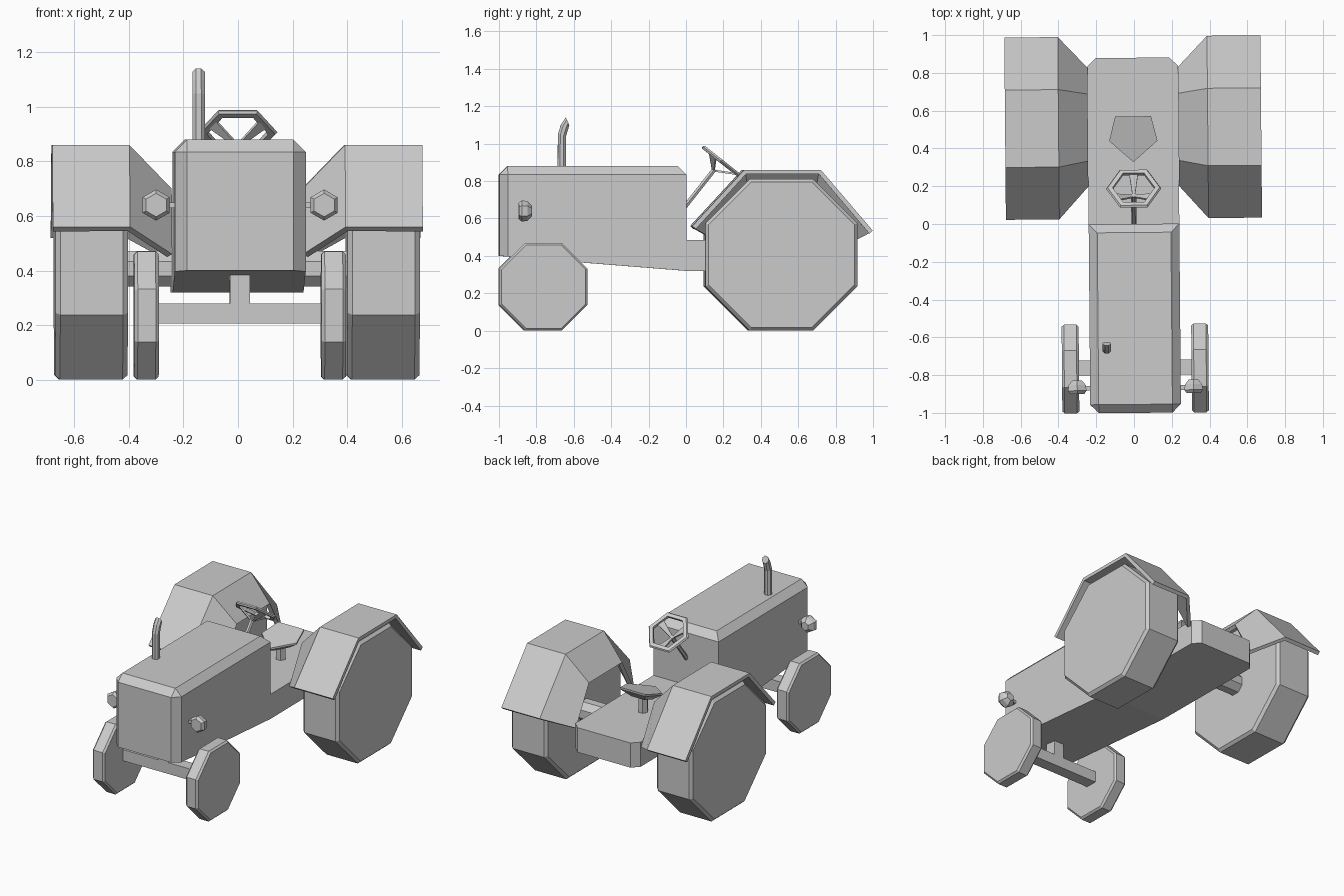
import bpy, bmesh, math
from mathutils import Vector, Matrix

if "Cube" in bpy.data.objects:
    bpy.data.objects.remove(bpy.data.objects["Cube"])

TURN = Matrix.Rotation(math.radians(0.5), 4, 'Z')  # the whole model sits very slightly turned
OCT = math.cos(math.pi / 8)


def finish(name, bm):
    bmesh.ops.recalc_face_normals(bm, faces=bm.faces)
    me = bpy.data.meshes.new(name)
    bm.to_mesh(me)
    bm.free()
    me.transform(TURN)
    ob = bpy.data.objects.new(name, me)
    bpy.context.collection.objects.link(ob)
    return ob


def ring(c, axis, r, n, phase=0.0):
    """Regular polygon around c, perpendicular to axis."""
    a = Vector(axis).normalized()
    u = Vector((1, 0, 0)) if abs(a.x) < 0.9 else Vector((0, 1, 0))
    u = (u - a * u.dot(a)).normalized()
    v = a.cross(u)
    return [Vector(c) + r * (math.cos(t) * u + math.sin(t) * v)
            for t in (phase + 2 * math.pi * i / n for i in range(n))]


def loft(name, rings, closed=False):
    bm = bmesh.new()
    rows = [[bm.verts.new(p) for p in r] for r in rings]
    n = len(rows[0])
    pairs = list(zip(rows, rows[1:])) + ([(rows[-1], rows[0])] if closed else [])
    for a, b in pairs:
        for i in range(n):
            j = (i + 1) % n
            bm.faces.new((a[i], a[j], b[j], b[i]))
    if not closed:
        bm.faces.new(rows[0])
        bm.faces.new(rows[-1])
    return finish(name, bm)


def box(name, lo, hi, edge_test=None, bevel=0.045, reshape=None):
    bm = bmesh.new()
    bmesh.ops.create_cube(bm, size=1)
    for v in bm.verts:
        v.co = Vector([lo[k] if v.co[k] < 0 else hi[k] for k in range(3)])
    if reshape:
        reshape(bm)
    if edge_test:
        es = [e for e in bm.edges if edge_test(e.verts[0].co, e.verts[1].co)]
        bmesh.ops.bevel(bm, geom=es, offset=bevel, segments=1, affect='EDGES')
    return finish(name, bm)


def near(a, b):
    return abs(a - b) < 1e-4


# Engine hood with sloping underside and chamfered top and front
def slope(bm):
    for v in bm.verts:
        if v.co.y < -0.5 and v.co.z < 0.5:
            v.co.z = 0.40


box("engine_hood", (-0.24, -1, 0.32), (0.24, 0, 0.88),
    lambda a, b: (near(a.z, 0.88) and near(b.z, 0.88)) or
    (near(a.y, -1) and near(b.y, -1) and near(a.x, b.x)), reshape=slope)

# Low rear body
box("rear_body", (-0.24, 0, 0.32), (0.24, 0.88, 0.485),
    lambda a, b: near(a.y, 0.88) and near(b.y, 0.88) and near(a.x, b.x))

# Axles
box("front_axle", (-0.30, -0.80, 0.205), (0.30, -0.72, 0.28))
box("front_axle_post", (-0.037, -0.80, 0.27), (0.037, -0.72, 0.42))
loft("rear_axle", [ring((x, 0.505, 0.407), (1, 0, 0), 0.065 / OCT, 8, math.pi / 8)
                   for x in (-0.42, 0.42)])


# Octagonal wheel with a chamfered rim
def wheel(name, x0, x1, y, apothem, c):
    r = apothem / OCT
    d = math.copysign(c, x1 - x0)
    loft(name, [ring((x, y, apothem), (1, 0, 0), q, 8, math.pi / 8)
                for x, q in ((x0, r - c), (x0 + d, r), (x1 - d, r), (x1, r - c))])


for s, side in ((-1, "left"), (1, "right")):
    wheel("front_wheel_" + side, s * 0.298, s * 0.388, -0.765, 0.235, 0.012)
    wheel("rear_wheel_" + side, s * 0.402, s * 0.668, 0.505, 0.406, 0.018)

    # Fender: outer strip over the wheel, inner panel sloping down to the body
    outer = [(0.028, 0.56), (0.305, 0.86), (0.715, 0.86), (0.993, 0.535)]
    inner = [(0.20, 0.46), (0.335, 0.70), (0.69, 0.70), (0.83, 0.45)]
    bm = bmesh.new()
    cols = [[bm.verts.new((s * x, y, z)) for y, z in prof]
            for x, prof in ((0.24, inner), (0.395, outer), (0.678, outer))]
    for a, b in zip(cols, cols[1:]):
        for i in range(3):
            f = (a[i], b[i], b[i + 1], a[i + 1])
            bm.faces.new(f)
    fender = finish("fender_" + side, bm)
    if sum(p.normal.z for p in fender.data.polygons) < 0:
        fender.data.flip_normals()
    sol = fender.modifiers.new("thickness", 'SOLIDIFY')
    sol.thickness = 0.025
    sol.offset = -1

    # Headlight and its bracket
    loft("headlight_" + side, [ring((s * 0.308, y, 0.64), (0, 1, 0), r, 6, math.pi / 6)
                               for y, r in ((-0.897, 0.043), (-0.88, 0.057),
                                            (-0.85, 0.052), (-0.825, 0.028))])
    xs = sorted((s * 0.23, s * 0.29))
    box("headlight_bracket_" + side, (xs[0], -0.88, 0.63), (xs[1], -0.855, 0.65))

# Exhaust pipe bending backwards
loft("exhaust_pipe", [ring((-0.15, y, z), ax, 0.0245, 8, math.pi / 8) for y, z, ax in
                      ((-0.662, 0.86, (0, 0, 1)), (-0.662, 1.045, (0, 0.2, 1)),
                       (-0.648, 1.09, (0, 0.6, 1)), (-0.632, 1.12, (0, 1, 0.45)))])

# Steering wheel: hexagonal rim tilted toward the seat
C = Vector((0, 0.187, 0.907))
N = Vector((0, 0.62, 0.785)).normalized()
U = Vector((1, 0, 0))
V = N.cross(U)
loft("steering_wheel_rim", [ring(C + N * h, N, r, 6) for h, r in
                            ((0.01, 0.112), (0.01, 0.138), (0, 0.146), (-0.01, 0.138),
                             (-0.01, 0.112))], closed=True)
hub = C - N * 0.065
loft("steering_column", [ring(p, N, 0.014, 6) for p in (hub - N * 0.27, hub + N * 0.01)])

# Three tapered spokes
for k, deg in enumerate((-90, 30, 150)):
    t = math.radians(deg)
    d = math.cos(t) * U - math.sin(t) * V
    w = N.cross(d)
    rows = []
    for p, half in ((hub, 0.006), (C + d * 0.112, 0.025)):
        rows.append([p + w * a + N * b for a, b in
                     ((-half, -0.006), (half, -0.006), (half, 0.006), (-half, 0.006))])
    loft("steering_spoke_%d" % (k + 1), rows)

# Seat pan: five-sided, raised at the back, on a post
plan = [(-0.095, 0.57), (0.095, 0.57), (0.128, 0.44), (0, 0.328), (-0.128, 0.44)]


def seat_row(scale, drop):
    return [Vector((x * scale, 0.46 + (y - 0.46) * scale,
                    0.635 + (y - 0.46) * scale * 0.25 - drop)) for x, y in plan]


loft("seat", [seat_row(0.5, 0.055), seat_row(1, 0.012), seat_row(1, 0)])
loft("seat_post", [ring((0, 0.46, z), (0, 0, 1), 0.032, 6) for z in (0.47, 0.60)])
